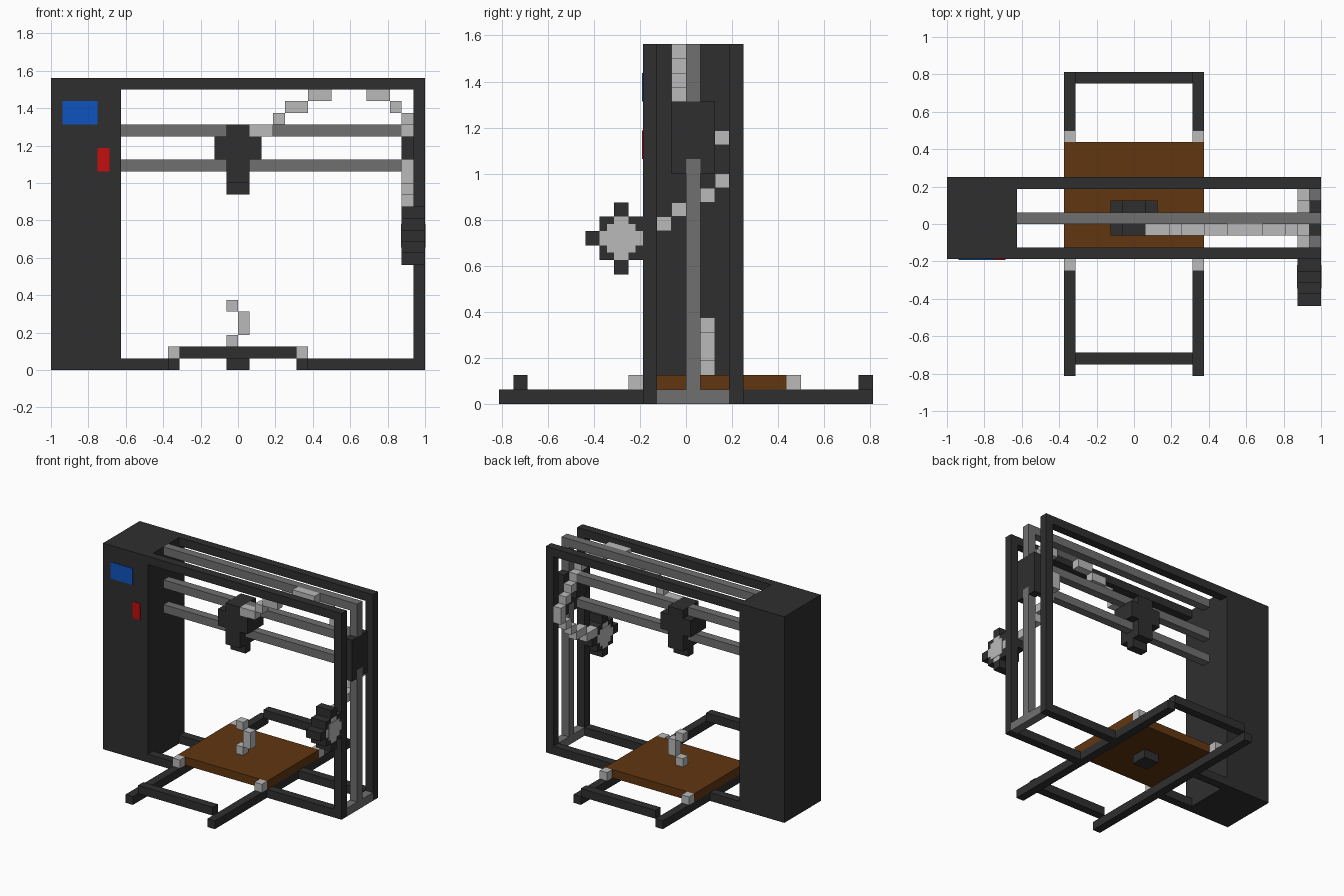
import bpy, bmesh

default = bpy.data.objects.get("Cube")
if default:
    bpy.data.objects.remove(default, do_unlink=True)

U = 1 / 16                      # one building block
ORIGIN = (-1.0, -0.8125, 0.0)   # corner of the block grid


def material(name, rgb):
    m = bpy.data.materials.new(name)
    m.use_nodes = True
    m.diffuse_color = (*rgb, 1)
    bsdf = m.node_tree.nodes["Principled BSDF"]
    bsdf.inputs["Base Color"].default_value = (*rgb, 1)
    bsdf.inputs["Roughness"].default_value = 0.8
    return m


DARK = material("charcoal", (0.028, 0.028, 0.028))
GRAY = material("steel_gray", (0.16, 0.16, 0.16))
LIGHT = material("light_gray", (0.49, 0.49, 0.49))
BROWN = material("brown", (0.12, 0.037, 0.005))
BLUE = material("blue", (0.005, 0.087, 0.52))
RED = material("red", (0.56, 0.004, 0.004))


def blocks(name, mat, *boxes):
    """One object made of boxes (x0, x1, y0, y1, z0, z1) in block units."""
    bm = bmesh.new()
    for b in boxes:
        verts = bmesh.ops.create_cube(bm, size=1)["verts"]
        for v in verts:
            for a in range(3):
                lo, hi = b[2 * a], b[2 * a + 1]
                v.co[a] = ORIGIN[a] + U * ((lo + hi) / 2 + v.co[a] * (hi - lo))
    mesh = bpy.data.meshes.new(name)
    bm.to_mesh(mesh)
    bm.free()
    mesh.materials.append(mat)
    obj = bpy.data.objects.new(name, mesh)
    bpy.context.collection.objects.link(obj)
    return obj


def cell(x, y, z):
    return (x, x + 1, y, y + 1, z, z + 1)


# Control cabinet with its display and button
blocks("cabinet", DARK, (0, 6, 10, 17, 0, 25))
blocks("display", BLUE, (1, 4, 9.94, 10.02, 21, 23))
blocks("power_button", RED, (4, 5, 9.94, 10.02, 17, 19))

# Front and back frames
for name, y in (("front_frame", 10), ("back_frame", 16)):
    blocks(name, DARK,
           (6, 32, y, y + 1, 24, 25),      # top beam
           (31, 32, y, y + 1, 0, 24),      # post
           (6, 10, y, y + 1, 0, 1),        # bottom beams up to the bed rails
           (22, 31, y, y + 1, 0, 1))

# Steel parts
blocks("side_floor_bar", GRAY, (31, 32, 11, 16, 0, 1))
blocks("lift_post", GRAY, (31, 32, 13, 14, 1, 17), (31, 32, 13, 14, 21, 24))
blocks("top_rail", GRAY, (6, 32, 13, 14, 24, 25))
for name, z in (("lower_rail", 17), ("upper_rail", 20)):
    blocks(name, GRAY, (6, 15, 13, 14, z, z + 1), (17, 30, 13, 14, z, z + 1))

# Sliding block on the lift post
blocks("lift_carriage", DARK,
       (31, 32, 12, 15, 17, 21),
       (31, 32, 12, 13, 16, 17), (31, 32, 14, 15, 16, 17),
       (30, 31, 12, 14, 18, 20))

# Print head
blocks("print_head", DARK,
       (15, 17, 12, 15, 16, 21),
       (14, 15, 12, 15, 18, 20), (17, 18, 12, 15, 18, 20))
blocks("nozzle", DARK, (15, 17, 13, 14, 15, 16))

# Bed rails, cross bars, bed and clamps
for name, x in (("right_bed_rail", 10), ("left_bed_rail", 21)):
    blocks(name, DARK, (x, x + 1, 0, 26, 0, 1))
for name, y in (("front_cross_bar", 1), ("back_cross_bar", 25)):
    blocks(name, DARK, (11, 21, y, y + 1, 1, 2))
blocks("bed", BROWN, (10, 22, 10, 20, 1, 2))
blocks("bed_clamps", LIGHT, *[cell(x, y, 1) for x in (10, 21) for y in (9, 20)])
blocks("bed_motor", DARK, (15, 17, 14, 16, 0, 1))

# Small printed piece on the bed
blocks("printed_piece", LIGHT,
       cell(15, 14, 2), (16, 17, 14, 15, 3, 5), cell(15, 14, 5))

# Spool: diamond ring around a cross shaped core
ring = [(y, z) for y in range(6, 11) for z in range(9, 14)
        if abs(y - 8) + abs(z - 11) == 2]
blocks("spool_ring", DARK, *[(30, 32, y, y + 1, z, z + 1) for y, z in ring])
blocks("spool_core", LIGHT,
       (30, 32, 7, 10, 11, 12), (30, 32, 8, 9, 10, 11), (30, 32, 8, 9, 12, 13))
blocks("spool_caps", LIGHT,
       (32, 32.04, 7.5, 9.5, 10.5, 12.5), (29.96, 30, 7.5, 9.5, 10.5, 12.5))

# Filament climbing from the spool, around the lift carriage
climb = [(10, 12), (11, 12), (12, 13), (13, 13), (14, 14), (15, 15),
         (16, 16), (16, 17), (15, 18), (14, 19), (13, 20), (12, 21)]
blocks("filament_climb", LIGHT, *[cell(30, y, z) for y, z in climb])

# Filament arching over to the print head
arch = [(29, 30, 22), (27, 29, 23), (24, 27, 24), (22, 24, 23),
        (20, 22, 22), (19, 20, 21), (17, 19, 20)]
blocks("filament_arch", LIGHT, *[(a, b, 12, 13, z, z + 1) for a, b, z in arch])
